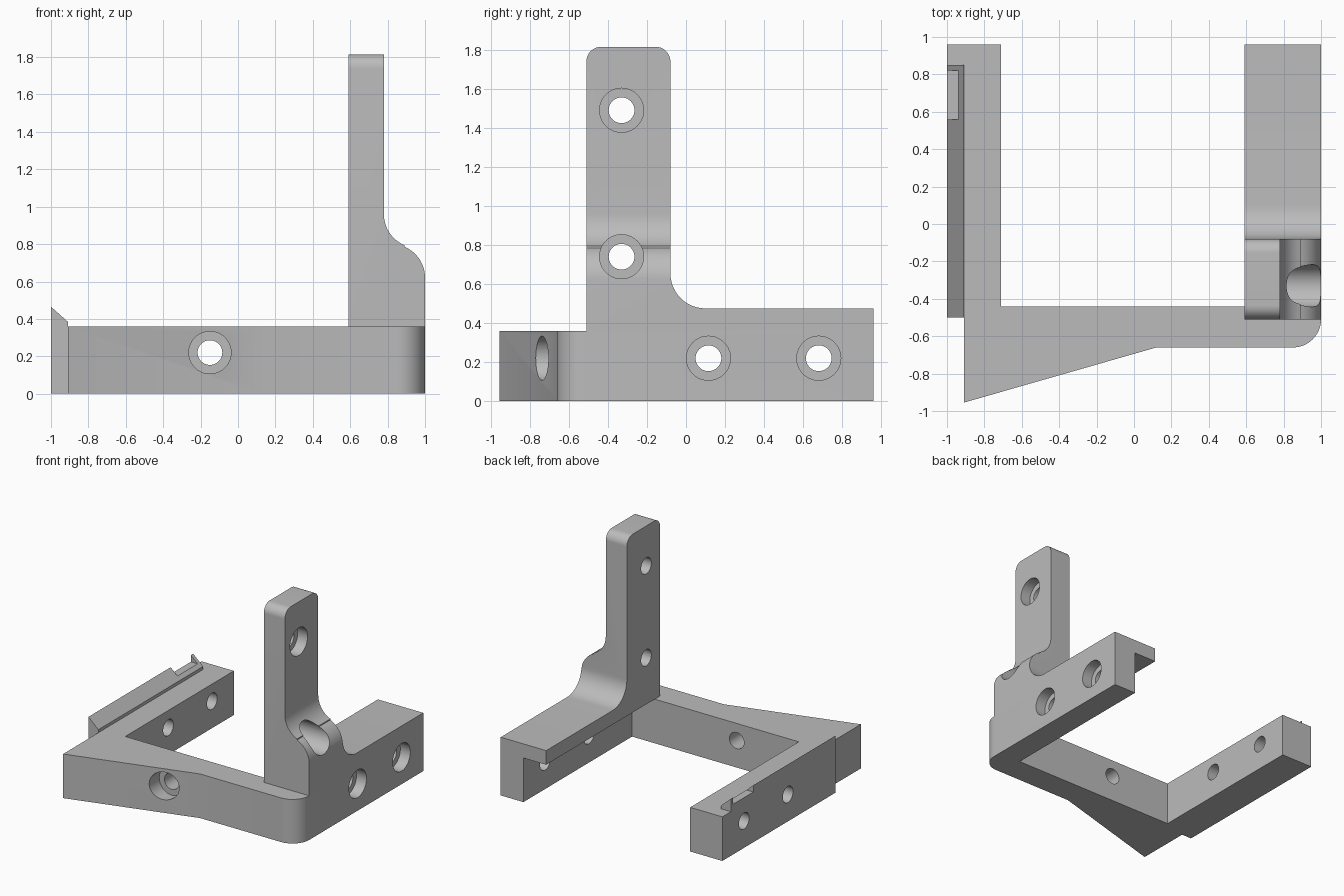
import bpy, bmesh
from math import sin, cos, pi, radians
from mathutils import Vector

if "Cube" in bpy.data.objects:
    bpy.data.objects.remove(bpy.data.objects["Cube"], do_unlink=True)

grey = bpy.data.materials.new("plain grey")
grey.use_nodes = True
colour = (0.5, 0.5, 0.5, 1)
grey.diffuse_color = colour
grey.node_tree.nodes["Principled BSDF"].inputs["Base Color"].default_value = colour


def arc(cx, cy, r, start, end, steps=12):
    angles = [radians(start + (end - start) * i / steps) for i in range(steps + 1)]
    return [(cx + r * cos(a), cy + r * sin(a)) for a in angles]


def prism(name, outline, axis, low, high):
    """Extrude a closed 2D outline along the named axis."""
    place = {"x": lambda a, b, d: (d, a, b),
             "y": lambda a, b, d: (a, d, b),
             "z": lambda a, b, d: (a, b, d)}[axis]
    bm = bmesh.new()
    face = bm.faces.new([bm.verts.new(place(a, b, low)) for a, b in outline])
    top = bmesh.ops.extrude_face_region(bm, geom=[face])["geom"]
    moved = [v for v in top if isinstance(v, bmesh.types.BMVert)]
    bmesh.ops.translate(bm, verts=moved, vec=Vector(place(0, 0, high - low)))
    bmesh.ops.recalc_face_normals(bm, faces=bm.faces)
    mesh = bpy.data.meshes.new(name)
    bm.to_mesh(mesh)
    bm.free()
    mesh.materials.append(grey)
    obj = bpy.data.objects.new(name, mesh)
    bpy.context.collection.objects.link(obj)
    return obj


def activate(obj):
    bpy.ops.object.select_all(action="DESELECT")
    obj.select_set(True)
    bpy.context.view_layer.objects.active = obj


def combine(obj, tool, operation="DIFFERENCE"):
    mod = obj.modifiers.new("cut", "BOOLEAN")
    mod.operation, mod.solver, mod.object = operation, "EXACT", tool
    activate(obj)
    bpy.ops.object.modifier_apply(modifier=mod.name)
    bpy.data.objects.remove(tool, do_unlink=True)


def drill(obj, axis, a, b, radius, low, high):
    circle = arc(a, b, radius, 0, 360, 40)[:-1]
    combine(obj, prism("drill", circle, axis, low, high))


HOLE, BORE = 0.066, 0.113

# U-shaped base with a wedge at the front and one rounded corner
base_outline = [(-1, 0.96), (-1, -0.5), (-0.91, -0.5), (-0.91, -0.955), (0.12, -0.66)]
base_outline += arc(0.85, -0.51, 0.15, -90, 0)
base_outline += [(1, 0.96), (0.795, 0.96), (0.795, -0.44), (-0.71, -0.44), (-0.71, 0.96)]
base = prism("base_frame", base_outline, "z", 0, 0.36)
for y in (0.115, 0.68):
    drill(base, "x", y, 0.22, HOLE, -1.2, 1.2)
    drill(base, "x", y, 0.22, BORE, 0.91, 1.2)
drill(base, "y", -0.15, 0.22, HOLE, -1, -0.3)
drill(base, "y", -0.15, 0.22, BORE, -1, -0.64)

# Upright and arm ledge: side silhouette trimmed by the stepped front profile
side = [(-0.51, 0.36), (0.96, 0.36), (0.96, 0.475)]
side += arc(0.1, 0.655, 0.18, 270, 180)
side += arc(-0.155, 1.74, 0.075, 0, 90) + arc(-0.435, 1.74, 0.075, 90, 180)
upright = prism("upright_bracket", side, "x", 0.59, 1)
stepped = [(0.4, 0.2), (1.2, 0.2), (1.2, 0.62)]
stepped += arc(0.82, 0.62, 0.18, 0, 67) + arc(0.96, 0.96, 0.18, 247, 180)
stepped += [(0.78, 2), (0.4, 2)]
combine(upright, prism("profile_trim", stepped, "y", -1, 1.2), "INTERSECT")
for z in (0.74, 1.49):
    drill(upright, "x", -0.33, z, HOLE, 0.4, 1.2)
    drill(upright, "x", -0.33, z, BORE, 0.69, 1.2)

# Sloping lip along the outer edge, with a notch near the back
lip = prism("clip_lip", [(-1, 0.36), (-0.91, 0.36), (-0.91, 0.385), (-1, 0.465)],
            "y", -0.5, 0.85)
notch = [(0.56, 0.6), (0.56, 0.41), (0.82, 0.41), (0.82, 0.6)]
combine(lip, prism("notch_cutter", notch, "x", -1.1, -0.8))

for part in (base, upright, lip):
    activate(part)
    bpy.ops.object.shade_smooth_by_angle(angle=radians(25))
